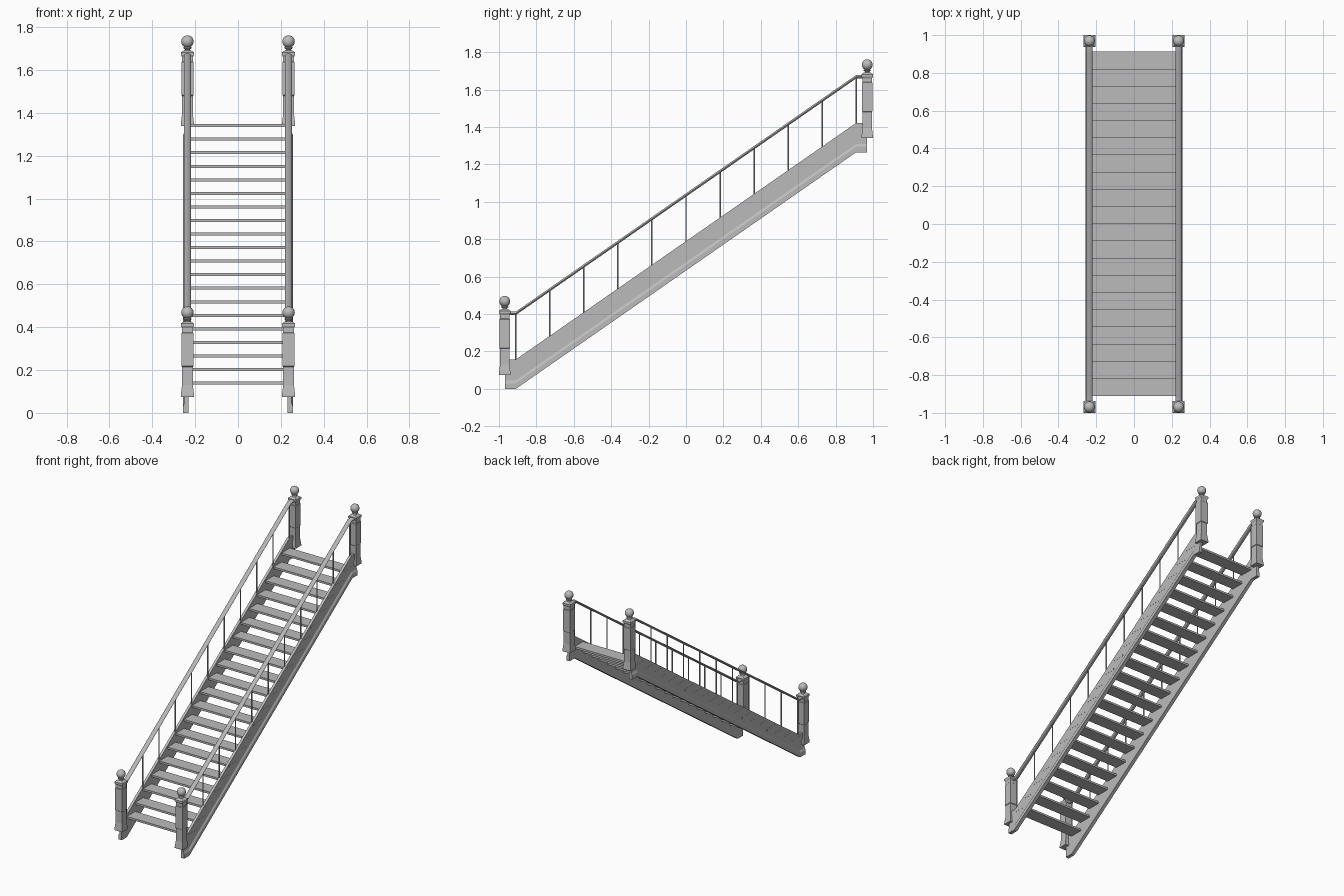
import bpy, bmesh, math
from mathutils import Vector

cube = bpy.data.objects.get("Cube")
if cube:
    bpy.data.objects.remove(cube, do_unlink=True)

grey = bpy.data.materials.new("plain_grey")
grey.use_nodes = True
COLOUR = (0.5, 0.5, 0.5, 1)
grey.diffuse_color = COLOUR
grey.node_tree.nodes["Principled BSDF"].inputs["Base Color"].default_value = COLOUR


def finish(name, bm, smooth=False):
    bmesh.ops.recalc_face_normals(bm, faces=bm.faces)
    mesh = bpy.data.meshes.new(name)
    bm.to_mesh(mesh)
    bm.free()
    mesh.materials.append(grey)
    obj = bpy.data.objects.new(name, mesh)
    bpy.context.collection.objects.link(obj)
    if smooth:
        bpy.ops.object.select_all(action='DESELECT')
        obj.select_set(True)
        bpy.context.view_layer.objects.active = obj
        bpy.ops.object.shade_smooth_by_angle(angle=math.radians(40))
    return obj


def skin(bm, rings):
    """Join closed rings of points into a capped solid."""
    loops = [[bm.verts.new(p) for p in ring] for ring in rings]
    n = len(loops[0])
    for a, b in zip(loops, loops[1:]):
        for i in range(n):
            j = (i + 1) % n
            bm.faces.new((a[i], a[j], b[j], b[i]))
    bm.faces.new(loops[0])
    bm.faces.new(loops[-1])


def sweep(name, section, path, side, smooth=False):
    """Carry an upright (x, height) section along a (y, z) path."""
    bm = bmesh.new()
    skin(bm, [[(side * x, y, z + h) for x, h in section] for y, z in path])
    return finish(name, bm, smooth)


def turned(name, profile, sides, centre, smooth=False):
    """Stack regular polygons from (radius, z); radius is to the flat side."""
    bm = bmesh.new()
    grow = 1 / math.cos(math.pi / sides)
    angles = [math.tau * (i + 0.5) / sides for i in range(sides)]
    skin(bm, [[centre + Vector((r * grow * math.cos(a), r * grow * math.sin(a), z))
               for a in angles] for r, z in profile])
    return finish(name, bm, smooth)


def box(name, low, high):
    (x0, y0, z0), (x1, y1, z1) = low, high
    bm = bmesh.new()
    skin(bm, [[(x0, y0, z), (x1, y0, z), (x1, y1, z), (x0, y1, z)] for z in (z0, z1)])
    return finish(name, bm)


RUN, RISE = 0.91, 1.265        # half length and height of the flight
RAIL_X, POST_Y = 0.236, 0.969

# Treads, open at the back, with ends showing through the side boards
COUNT = 20
depth = 2 * RUN / COUNT
for i in range(COUNT):
    y = -RUN + i * depth
    z = 0.146 + i * RISE / COUNT
    box(f"tread_{i + 1}", (-0.2508, y, z - 0.014), (0.2508, y + depth + 0.002, z))

path = [(-POST_Y, 0), (-RUN, 0), (RUN, RISE), (POST_Y, RISE)]

# Side board with a moulding along its lower outer edge
board = [(0.232, 0), (0.257, 0), (0.257, 0.03), (0.25, 0.045), (0.25, 0.157), (0.232, 0.157)]

# Rounded handrail section
rail = [(RAIL_X + 0.017 * math.cos(a), 0.404 + 0.009 * math.sin(a))
        for a in (math.tau * k / 12 for k in range(12))]

# Newel post: flared foot, raised panel, cap
post = [(0.031, 0.075), (0.031, 0.083), (0.025, 0.13), (0.025, 0.215), (0.028, 0.218),
        (0.028, 0.372), (0.025, 0.375), (0.025, 0.395), (0.031, 0.406), (0.031, 0.417),
        (0.018, 0.426)]

# Finial: collar, neck and ball
finial = [(0.014, 0.424), (0.012, 0.432), (0.019, 0.436), (0.019, 0.441)]
for k in range(2, 12):
    a = math.pi * k / 12
    finial.append((0.029 * math.sin(a), 0.468 - 0.029 * math.cos(a)))
finial.append((0.001, 0.497))

for side, label in ((1, "left"), (-1, "right")):
    sweep(f"side_board_{label}", board, path, side)
    sweep(f"handrail_{label}", rail, path, side, True)

    # Thin balusters between board and handrail
    for i in range(11):
        t = i / 10
        y, z = RUN * (2 * t - 1), RISE * t
        turned(f"baluster_{label}_{i + 1}", [(0.004, z + 0.14), (0.004, z + 0.404)],
               8, Vector((side * RAIL_X, y, 0)), True)

    for end, y, z in (("bottom", -POST_Y, 0), ("top", POST_Y, RISE)):
        centre = Vector((side * RAIL_X, y, z))
        turned(f"newel_post_{end}_{label}", post, 4, centre)
        turned(f"finial_{end}_{label}", finial, 16, centre, True)
